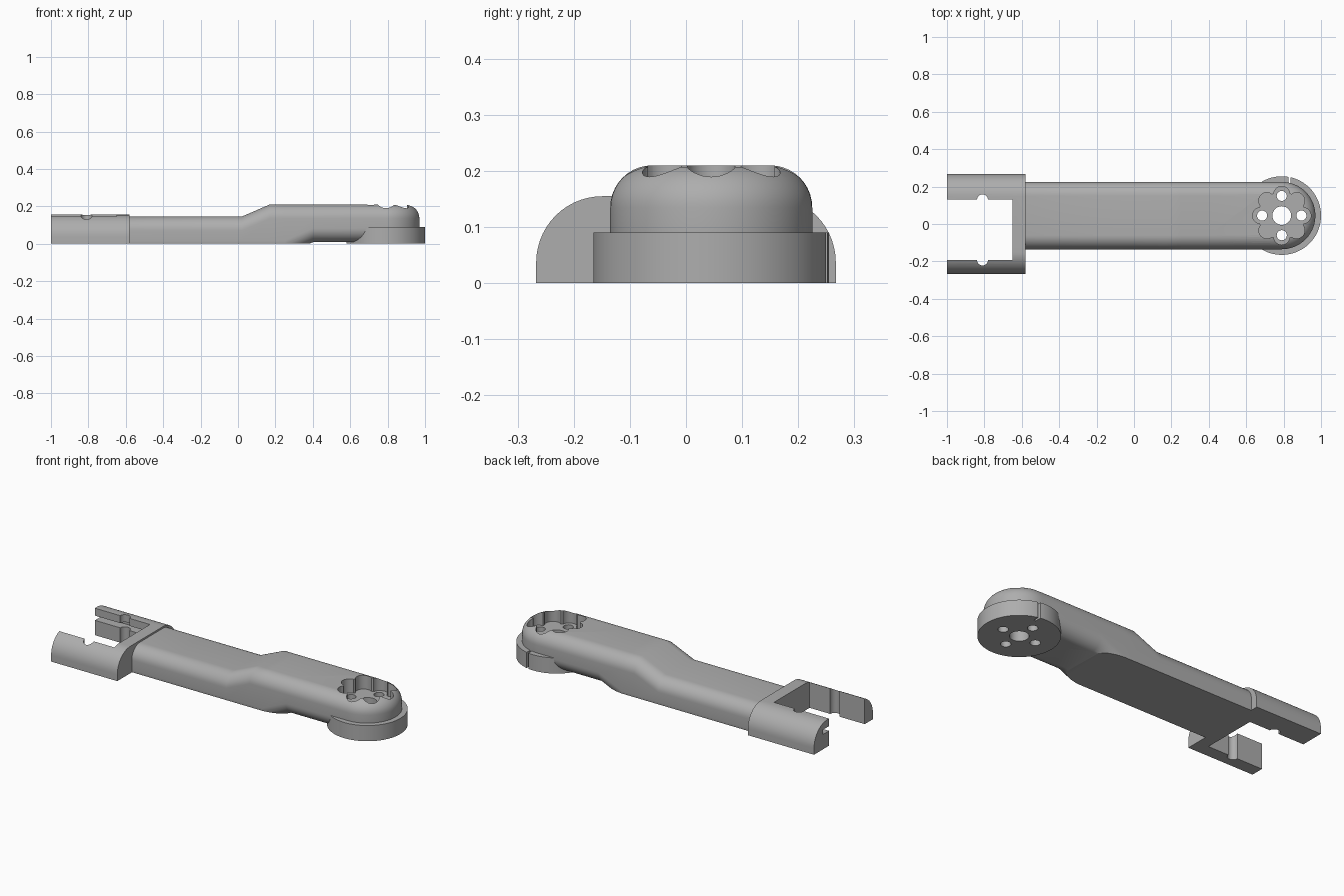
import bpy, bmesh
from math import sin, cos, pi, radians

cube = bpy.data.objects.get("Cube")
if cube:
    bpy.data.objects.remove(cube, do_unlink=True)

grey = bpy.data.materials.new("plain grey")
grey.use_nodes = True
COLOUR = (0.42, 0.42, 0.42, 1)
grey.diffuse_color = COLOUR
grey.node_tree.nodes["Principled BSDF"].inputs["Base Color"].default_value = COLOUR

PX, PY = 0.79, 0.045          # pivot of the round end


def make(name, bm):
    bmesh.ops.recalc_face_normals(bm, faces=bm.faces[:])
    mesh = bpy.data.meshes.new(name)
    bm.to_mesh(mesh)
    bm.free()
    mesh.materials.append(grey)
    ob = bpy.data.objects.new(name, mesh)
    bpy.context.collection.objects.link(ob)
    return ob


def prism(name, outline, low, high, axis="z"):
    """Extrude a closed outline along z (points x, y) or x (points y, z)."""
    bm = bmesh.new()
    place = (lambda a, b, c: (a, b, c)) if axis == "z" else (lambda a, b, c: (c, a, b))
    rings = [[bm.verts.new(place(a, b, c)) for a, b in outline] for c in (low, high)]
    n = len(outline)
    for ring in rings:
        bm.faces.new(ring)
    for i in range(n):
        j = (i + 1) % n
        bm.faces.new((rings[0][i], rings[0][j], rings[1][j], rings[1][i]))
    return make(name, bm)


def circle(x, y, r, n=32):
    return [(x + r * cos(2 * pi * i / n), y + r * sin(2 * pi * i / n)) for i in range(n)]


def box(name, x0, x1, y0, y1, z0, z1):
    return prism(name, [(x0, y0), (x1, y0), (x1, y1), (x0, y1)], z0, z1)


def cut(targets, cutter):
    cutter.hide_render = True
    for ob in targets:
        mod = ob.modifiers.new("cut", "BOOLEAN")
        mod.operation = "DIFFERENCE"
        mod.solver = "EXACT"
        mod.object = cutter
        bpy.context.view_layer.objects.active = ob
        bpy.ops.object.modifier_apply(modifier=mod.name)
    bpy.data.objects.remove(cutter, do_unlink=True)


# Cranked arm: stacked stadium outlines whose heights follow the crank
STATIONS = [-0.6, 0.02, 0.17, 0.25, 0.4]
HALF, ROUND = 0.18, 0.075


def ramp(x, x0, x1, a, b):
    t = min(max((x - x0) / (x1 - x0), 0), 1)
    return a + (b - a) * t


def arm_layer(bm, angle):
    inset = ROUND * (1 - cos(angle[1]))
    half = HALF - inset
    arc = [radians(-90 + 180 * i / 31) for i in range(32)]
    path = [(x, -half) for x in STATIONS]
    path += [(PX + half * cos(a), half * sin(a)) for a in arc]
    path += [(x, half) for x in reversed(STATIONS)]
    ring = []
    for x, y in path:
        if angle[0] == "top":
            z = ramp(x, 0.02, 0.17, 0.145, 0.21) - ROUND * (1 - sin(angle[1]))
        else:
            z = ramp(x, 0.25, 0.4, -0.06, 0.008) + ROUND * (1 - sin(angle[1]))
        ring.append(bm.verts.new((x, PY + y, z)))
    return ring


bm = bmesh.new()
steps = [pi / 2 * i / 10 for i in range(11)]
layers = [arm_layer(bm, ("bottom", a)) for a in reversed(steps)]
layers += [arm_layer(bm, ("top", a)) for a in steps]
n = len(layers[0])
for lower, upper in zip(layers, layers[1:]):
    for i in range(n):
        j = (i + 1) % n
        bm.faces.new((lower[i], lower[j], upper[j], upper[i]))
for ring in (layers[0], layers[-1]):
    for i in range(n // 2 - 1):
        bm.faces.new((ring[i], ring[i + 1], ring[n - 2 - i], ring[n - 1 - i]))
bmesh.ops.bisect_plane(bm, geom=bm.verts[:] + bm.edges[:] + bm.faces[:],
                       plane_co=(0, 0, 0), plane_no=(0, 0, 1), clear_inner=True)
bmesh.ops.holes_fill(bm, edges=[e for e in bm.edges if e.is_boundary], sides=0)
arm = make("cranked_arm", bm)

# Round disc under the pivot, with a thin slot in its rim
disc = prism("pivot_disc", circle(PX, PY, 0.21, 96), 0, 0.09)
cut([disc], box("slot_cutter", 0.825, 0.837, 0.215, 0.3, -0.1, 0.2))

# Scalloped pocket on top of the pivot
cut([arm], prism("pocket_cutter", circle(PX, PY, 0.125, 48), 0.13, 0.3))
for k in range(8):
    a = k * pi / 4
    cut([arm], prism("lobe_cutter", circle(PX + 0.113 * cos(a), PY + 0.113 * sin(a), 0.043),
                     0.13, 0.3))

# Screw holes right through the pivot
cut([arm, disc], prism("centre_hole_cutter", circle(PX, PY, 0.05), -0.1, 0.3))
for k in range(4):
    a = k * pi / 2
    cut([arm, disc], prism("screw_hole_cutter",
                           circle(PX + 0.105 * cos(a), PY + 0.105 * sin(a), 0.027), -0.1, 0.3))

# Fork with rounded shoulders
W, H, R = 0.267, 0.155, 0.118
shoulder = [radians(90 * i / 14) for i in range(15)]
right_half = [(W - R + R * cos(a), H - R + R * sin(a)) for a in shoulder]
outline = [(-W, 0), (W, 0)] + right_half + [(-y, z) for y, z in reversed(right_half)]
fork = prism("fork", outline, -1, -0.58, "x")
cut([fork], box("gap_cutter", -1.1, -0.65, -0.193, 0.13, -0.1, 0.3))
cut([fork], box("groove_cutter", -1.1, -0.65, 0.1, 0.185, 0.085, 0.112))
for y in (-0.193, 0.13):
    cut([fork], prism("channel_cutter", circle(-0.81, y, 0.029), -0.1, 0.3))

# Smooth the round surfaces, keep the edges crisp
bpy.ops.object.select_all(action="DESELECT")
for ob in (arm, disc, fork):
    ob.select_set(True)
    bpy.context.view_layer.objects.active = ob
bpy.ops.object.shade_smooth_by_angle(angle=radians(25))
